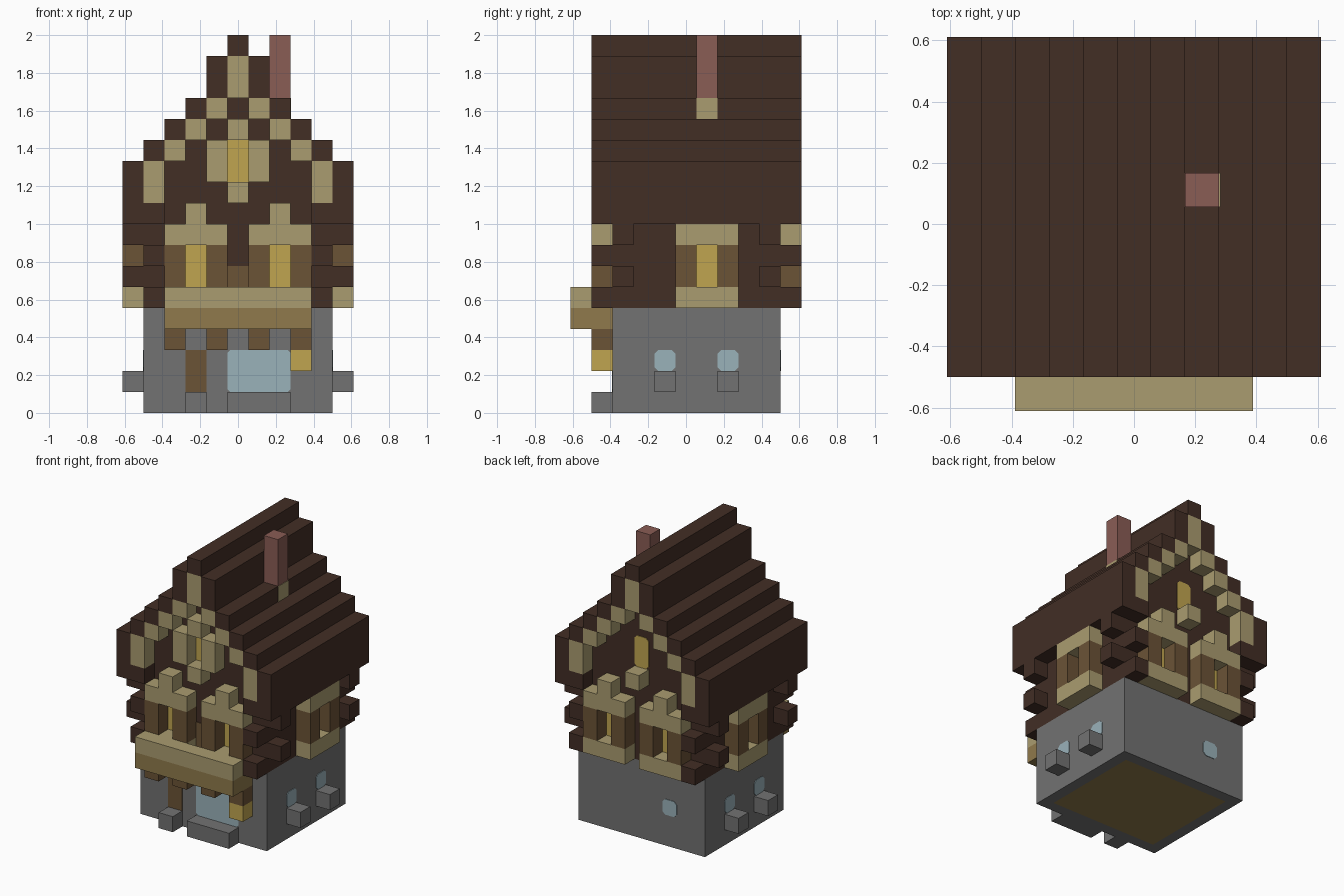
import bpy
import bmesh
from mathutils import Vector

if "Cube" in bpy.data.objects:
    bpy.data.objects.remove(bpy.data.objects["Cube"], do_unlink=True)

U = 1 / 9  # one block


def material(name, hex_code):
    srgb = [int(hex_code[n:n + 2], 16) / 255 for n in (0, 2, 4)]
    colour = [c / 12.92 if c < 0.04 else ((c + 0.055) / 1.055) ** 2.4 for c in srgb] + [1]
    mat = bpy.data.materials.new(name)
    mat.use_nodes = True
    mat.diffuse_color = colour
    mat.node_tree.nodes["Principled BSDF"].inputs["Base Color"].default_value = colour
    return mat


STONE = material("grey stone", "727272")
DARK = material("dark timber", "422E25")
BROWN = material("brown wood", "6B5336")
PLANK = material("light plank", "907A4C")
BEIGE = material("beige trim", "AA9C70")
YELLOW = material("warm light", "C0A550")
GLASS = material("pale blue glass", "9AB2BA")
BRICK = material("red brick", "8A5D55")


def finish(name, bm, *mats):
    bmesh.ops.recalc_face_normals(bm, faces=bm.faces)
    mesh = bpy.data.meshes.new(name)
    bm.to_mesh(mesh)
    bm.free()
    for mat in mats:
        mesh.materials.append(mat)
    obj = bpy.data.objects.new(name, mesh)
    bpy.context.collection.objects.link(obj)
    return obj


def block_mesh(xs, ys, zs):
    """Box over inclusive block ranges: x and y count from the centre, z from the ground."""
    bm = bmesh.new()
    bmesh.ops.create_cube(bm, size=1)
    size = Vector((xs[1] - xs[0] + 1, ys[1] - ys[0] + 1, zs[1] - zs[0] + 1))
    mid = Vector((sum(xs) / 2, sum(ys) / 2, (sum(zs) + 1) / 2))
    for v in bm.verts:
        v.co = (v.co * size + mid) * U
    return bm


def block(name, xs, ys, zs, mat):
    ranges = [r if isinstance(r, tuple) else (r, r) for r in (xs, ys, zs)]
    return finish(name, block_mesh(*ranges), mat)


def plate(name, side, across, zs, mat, cut=0.0):
    """Thin panel on a house wall, with its corners clipped by cut."""
    a0, a1 = (across[0] - 0.5) * U, (across[1] + 0.5) * U
    z0, z1 = zs[0] * U, (zs[1] + 1) * U
    outline = []
    for a, z, sa, sz in ((a0, z0, 1, 1), (a1, z0, -1, 1), (a1, z1, -1, -1), (a0, z1, 1, -1)):
        pair = [(a + sa * cut, z), (a, z + sz * cut)]
        if sa == sz:
            pair.reverse()
        outline += pair if cut else pair[:1]
    normal, base = {"front": ((0, -1, 0), 3.5), "back": ((0, 1, 0), 4.5),
                    "left": ((1, 0, 0), 4.5), "right": ((-1, 0, 0), 4.5)}[side]
    normal = Vector(normal)
    along = Vector((abs(normal.y), abs(normal.x), 0))
    bm = bmesh.new()
    verts = [bm.verts.new(normal * base * U + along * a + Vector((0, 0, z))) for a, z in outline]
    face = bm.faces.new(verts)
    top = bmesh.ops.extrude_face_region(bm, geom=[face])["geom"]
    bmesh.ops.translate(bm, vec=normal * 0.004,
                        verts=[g for g in top if isinstance(g, bmesh.types.BMVert)])
    return finish(name, bm, mat)


# Stone ground floor with a plank panel inset in its underside
bm = block_mesh((-4, 4), (-3, 4), (0, 4))
bm.faces.ensure_lookup_table()
under = min(bm.faces, key=lambda f: f.calc_center_median().z)
bmesh.ops.inset_region(bm, faces=[under], thickness=U)
under.material_index = 1
finish("stone_base", bm, STONE, PLANK)

# Door steps, door, shop window and lantern
block("wide_step", (0, 2), -4, 0, STONE)
block("door_step", -2, -4, 0, STONE)
plate("front_door", "front", (-2, -2), (1, 2), BROWN)
plate("shop_window", "front", (0, 2), (1, 2), GLASS, 0.015)
block("lantern", 3, -4, 2, YELLOW)

# Small ground floor windows with stone sills
plate("back_small_window", "back", (-2, -2), (2, 2), GLASS, 0.02)
for side, s in (("left", 1), ("right", -1)):
    for j in (-1, 2):
        plate(side + "_small_window", side, (j, j), (2, 2), GLASS, 0.02)
        block(side + "_stone_sill", 5 * s, j, 1, STONE)

# Balcony
for i in (-3, -1, 1, 3):
    block("balcony_bracket", i, -4, 3, BROWN)
block("balcony_floor", (-3, 3), (-5, -4), 4, PLANK)
block("balcony_rail", (-3, 3), -5, 5, BEIGE)
plate("balcony_door", "front", (0, 0), (5, 6), BROWN)

# Upper floor walls
block("upper_wall", (-4, 4), (-3, 4), (5, 11), DARK)

# Crossed log ends at the corners, in alternating layers
for s in (-1, 1):
    for k in (5, 7, 9):
        block("log_end_front", 4 * s, -4, k, DARK)
        block("log_end_back", 4 * s, 5, k, DARK)
    for k in (6, 8):
        block("log_end_side", 5 * s, -3, k, DARK)
        block("log_end_side", 5 * s, 4, k, DARK)


# Bay windows: sill, two posts, lit pane and lintel
def bay_window(side, centre, depth):
    def part(name, a0, a1, zs, mat):
        span = (centre + a0, centre + a1)
        if side in ("front", "back"):
            block(side + name, span, depth, zs, mat)
        else:
            block(side + name, depth, span, zs, mat)
    part("_bay_sill", -1, 1, 5, BEIGE)
    part("_bay_post", -1, -1, (6, 7), BROWN)
    part("_bay_post", 1, 1, (6, 7), BROWN)
    part("_bay_lintel", -1, 1, 8, BEIGE)
    plate(side + "_bay_pane", side, (centre, centre), (6, 7), YELLOW)


for side, depth in (("front", -4), ("back", 5)):
    for i in (-2, 2):
        bay_window(side, i, depth)
        block(side + "_bay_crest", i, depth, 9, BEIGE)
bay_window("left", 1, 5)
bay_window("right", 1, -5)

# Stepped roof, with gable wall filling and beige trim under each step
steps = [(5, 9, 11), (4, 12, 12), (3, 13, 13), (2, 14, 14), (1, 15, 16), (0, 17, 17)]
for n, (i, low, high) in enumerate(steps):
    for s in ((-1, 1) if i else (1,)):
        block("roof_step", i * s, (-4, 5), (low, high), DARK)
        if n:
            trim_low, trim_high = steps[n - 1][1:]
            for j in (-4, 5):
                block("gable_trim", i * s, j, (max(trim_low, 10), trim_high), BEIGE)
    if low > 11 and i > 0:
        block("gable_wall", (1 - i, i - 1), (-3, 4), (low, high), DARK)

# Attic windows
plate("front_attic_pane", "front", (0, 0), (11, 12), YELLOW)
plate("back_attic_pane", "back", (0, 0), (11, 12), YELLOW, 0.02)
for i in (-1, 1):
    block("attic_frame_side", i, -4, (11, 12), BEIGE)
block("attic_frame_top", 0, -4, 13, BEIGE)
block("attic_sill_front", 0, -4, 10, BEIGE)
block("attic_sill_back", 0, 5, 10, BEIGE)

# Chimney and the pale patch on the roof step below it
block("chimney", 2, 1, (15, 17), BRICK)
patch = plate("chimney_patch", "left", (1, 1), (14, 14), BEIGE)
patch.location.x = -2 * U
